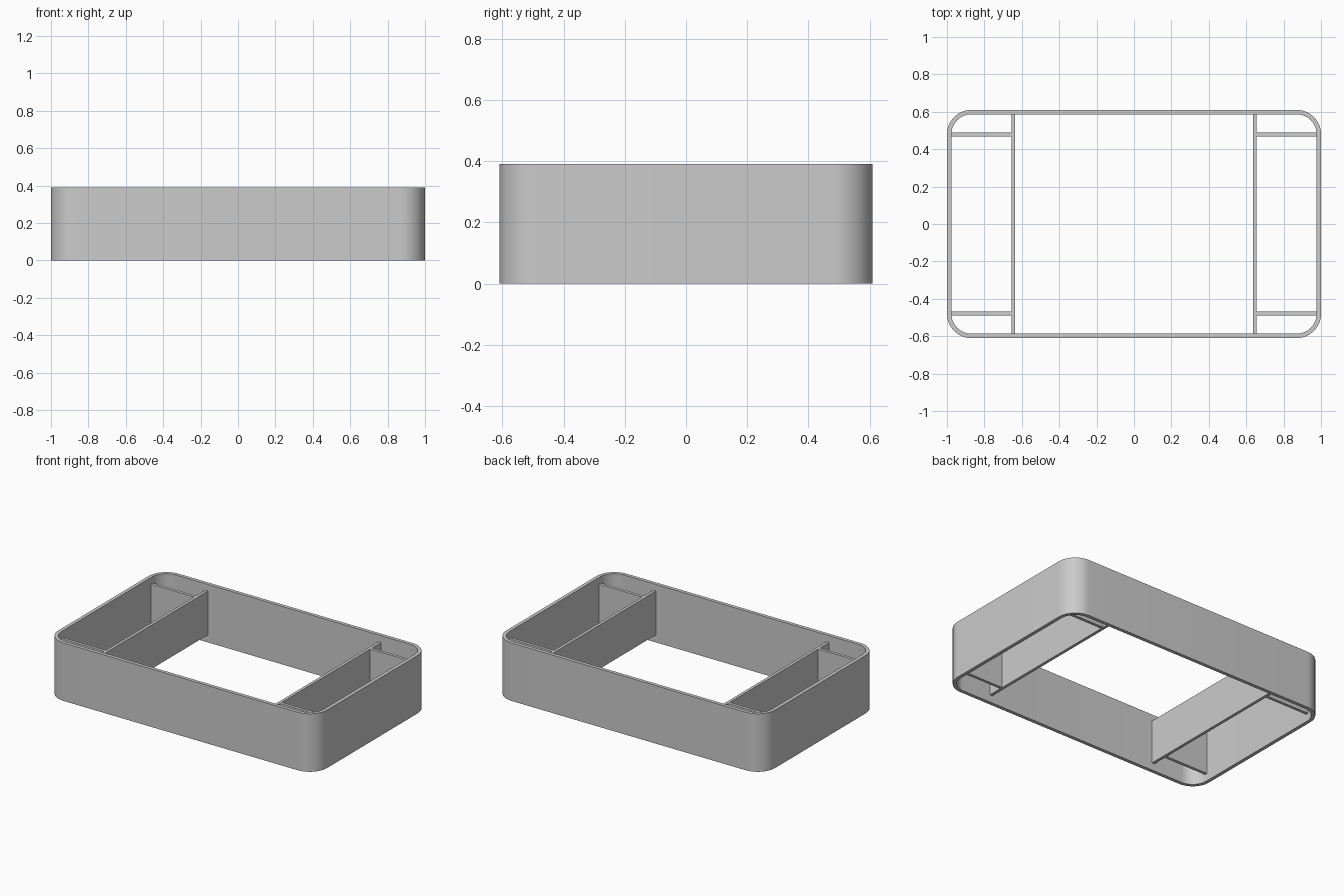
import bpy, bmesh, math

cube = bpy.data.objects.get("Cube")
if cube:
    bpy.data.objects.remove(cube, do_unlink=True)

HEIGHT = 0.39
HALF_X, HALF_Y = 1.0, 0.61
RADIUS, WALL = 0.13, 0.024
LOW, HIGH = 0.05, 0.345      # inner panels sit between these heights
PANEL = 0.02

grey = bpy.data.materials.new("plain grey")
grey.use_nodes = True
grey.diffuse_color = (0.6, 0.6, 0.6, 1)
grey.node_tree.nodes["Principled BSDF"].inputs["Base Color"].default_value = (0.6, 0.6, 0.6, 1)


def add_object(name, bm):
    bmesh.ops.recalc_face_normals(bm, faces=bm.faces)
    mesh = bpy.data.meshes.new(name)
    bm.to_mesh(mesh)
    bm.free()
    mesh.materials.append(grey)
    obj = bpy.data.objects.new(name, mesh)
    bpy.context.collection.objects.link(obj)
    return obj


def rounded_outline(half_x, half_y, radius, steps=16):
    """Counter-clockwise points of a rectangle with round corners."""
    points = []
    for corner, (sx, sy) in enumerate([(1, 1), (-1, 1), (-1, -1), (1, -1)]):
        for i in range(steps + 1):
            a = (corner + i / steps) * math.pi / 2
            points.append((sx * (half_x - radius) + radius * math.cos(a),
                           sy * (half_y - radius) + radius * math.sin(a)))
    return points


def panel(name, x0, x1, y0, y1):
    bm = bmesh.new()
    bmesh.ops.create_cube(bm, size=1)
    for v in bm.verts:
        v.co = (x1 if v.co.x > 0 else x0,
                y1 if v.co.y > 0 else y0,
                HIGH if v.co.z > 0 else LOW)
    return add_object(name, bm)


# Outer frame: a hollow rounded band, open above and below
bm = bmesh.new()
outer = rounded_outline(HALF_X, HALF_Y, RADIUS)
inner = rounded_outline(HALF_X - WALL, HALF_Y - WALL, RADIUS - WALL)
loops = [[bm.verts.new((x, y, z)) for x, y in outline]
         for outline, z in ((outer, 0), (outer, HEIGHT), (inner, HEIGHT), (inner, 0))]
count = len(outer)
for k in range(4):
    a, b = loops[k], loops[(k + 1) % 4]
    for i in range(count):
        j = (i + 1) % count
        bm.faces.new((a[i], a[j], b[j], b[i]))
frame = add_object("outer_frame", bm)
bpy.ops.object.select_all(action='DESELECT')
frame.select_set(True)
bpy.context.view_layer.objects.active = frame
bpy.ops.object.shade_smooth_by_angle(angle=math.radians(30))

# Long dividers across the frame, and short corner panels beyond them
for side, sx in (("left", 1), ("right", -1)):
    x = sx * 0.645
    end = HALF_Y - WALL + 0.005
    panel(side + "_divider", x - PANEL / 2, x + PANEL / 2, -end, end)
    x0, x1 = sorted((x, sx * (HALF_X - WALL + 0.005)))
    for place, y in (("front", -0.479), ("back", 0.479)):
        panel(f"{side}_{place}_corner_panel", x0, x1, y - PANEL / 2, y + PANEL / 2)
